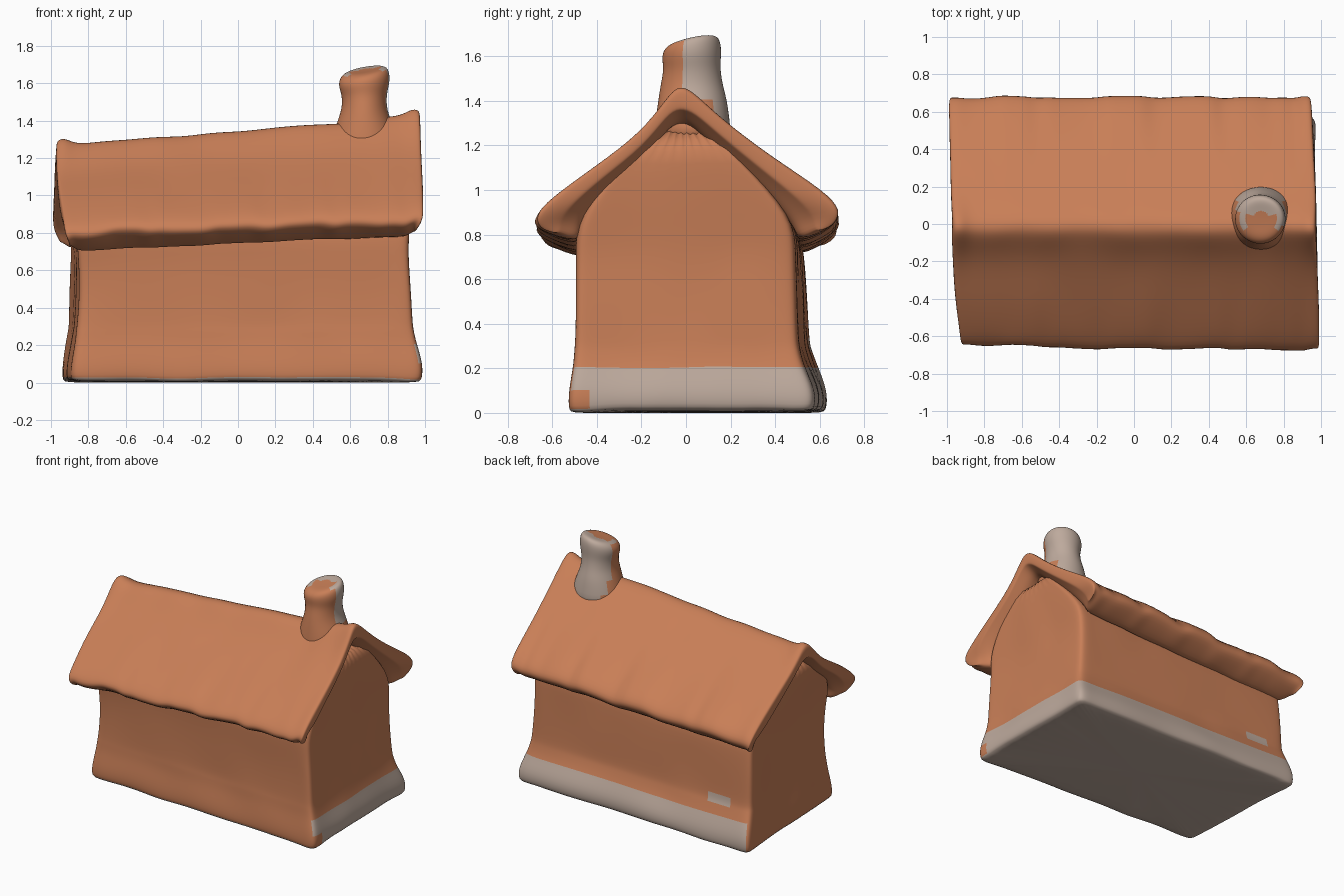
import bpy, bmesh, math, random
from mathutils import noise

if "Cube" in bpy.data.objects:
    bpy.data.objects.remove(bpy.data.objects["Cube"])

random.seed(4)


def material(name, rgb):
    m = bpy.data.materials.new(name)
    m.diffuse_color = (*rgb, 1)
    m.use_nodes = True
    m.node_tree.nodes["Principled BSDF"].inputs["Base Color"].default_value = m.diffuse_color
    return m


TERRACOTTA = material("terracotta", (0.58, 0.21, 0.095))
GREY = material("warm_grey", (0.51, 0.40, 0.335))


def loft(name, rings, strip_caps=False, lumps=0.0, grey_rule=None):
    """Skin closed rings into a soft clay solid; grey_rule(centre, normal) picks grey faces."""
    bm = bmesh.new()
    vs = [[bm.verts.new(p) for p in r] for r in rings]
    n = len(rings[0])
    for a, b in zip(vs, vs[1:]):
        for i in range(n):
            j = (i + 1) % n
            bm.faces.new((a[i], a[j], b[j], b[i]))
    for ring in (vs[0], vs[-1]):
        if strip_caps:  # bent slab: pair outer points with inner points
            for i in range(n // 2 - 1):
                bm.faces.new((ring[i], ring[i + 1], ring[n - 2 - i], ring[n - 1 - i]))
        else:
            bm.faces.new(ring)
    for v in bm.verts:  # hand-modelled unevenness
        v.co += lumps * noise.noise_vector(v.co * 5)
    bmesh.ops.recalc_face_normals(bm, faces=bm.faces)
    bm.normal_update()
    for f in bm.faces:
        f.smooth = True
        if grey_rule and grey_rule(f.calc_center_median(), f.normal):
            f.material_index = 1
    me = bpy.data.meshes.new(name)
    bm.to_mesh(me)
    bm.free()
    me.materials.append(TERRACOTTA)
    me.materials.append(GREY)
    ob = bpy.data.objects.new(name, me)
    bpy.context.collection.objects.link(ob)
    sub = ob.modifiers.new("soften", 'SUBSURF')
    sub.levels = sub.render_levels = 2
    return ob


# House walls: skewed rectangular rings stacked upward, flared foot, narrowing to the gables
side = [-0.94, -0.85, -0.62, -0.4, -0.2, 0, 0.2, 0.4, 0.62, 0.85, 0.94]
square = ([(t, -1) for t in [-1] + side] + [(1, t) for t in [-1] + side]
          + [(-t, 1) for t in [-1] + side] + [(-1, -t) for t in [-1] + side])
levels = [  # z, x min, x max, y min, y max, skew
    (0.00, -0.91, 0.95, -0.50, 0.60, 1),
    (0.015, -0.945, 0.985, -0.53, 0.635, 1),
    (0.10, -0.94, 0.992, -0.53, 0.64, 1),
    (0.21, -0.92, 0.95, -0.51, 0.59, 1),
    (0.28, -0.91, 0.935, -0.505, 0.57, 1),
    (0.315, -0.905, 0.93, -0.50, 0.56, 1),
    (0.50, -0.90, 0.92, -0.50, 0.55, 1),
    (0.70, -0.895, 0.91, -0.50, 0.54, 0.9),
    (0.85, -0.895, 0.92, -0.50, 0.52, 0.6),
    (1.08, -0.905, 0.93, -0.30, 0.26, 0),
    (1.28, -0.905, 0.93, -0.085, 0.03, 0),
]
rings = []
for z, x0, x1, y0, y1, skew in levels:
    ring = []
    for u, v in square:
        if abs(u) == 1 and abs(v) == 1:  # soften the upright corners
            u, v = u * 0.985, v * 0.985
        left, front = (1 - u) / 2, (1 - v) / 2
        xa, xb = x0 + 0.05 * skew * front, x1 - 0.02 * skew * (1 - front)
        ya, yb = y0 + 0.09 * skew * left, y1 - 0.055 * skew * (1 - left)
        ring.append((xa + (xb - xa) * (1 - left), ya + (yb - ya) * (1 - front),
                     z + 0.07 * u * 0.93 * (z / 1.3) ** 2))
    rings.append(ring)


def foot_is_grey(c, n):
    if n.z < -0.7:
        return True
    if n.y > 0.5 and 0.28 < c.z < 0.32 and -0.76 < c.x < -0.58:  # small patch on the back
        return True
    if c.y < -0.46 and c.z < 0.12:  # front corner stays terracotta
        return False
    return c.z < 0.21 and (n.x > 0.5 or n.y > 0.5)


walls = loft("walls", rings, lumps=0.011, grey_rule=foot_is_grey)
for v in walls.data.vertices:  # keep the underside flat on the ground
    if v.co.z < 0.0121:
        v.co.z = 0

# Roof: thick bent slab, taller at the right end, with knobs at the ridge ends
right = [(-0.66, 0.83), (-0.685, 0.875), (-0.62, 0.95), (-0.40, 1.115), (-0.20, 1.26),
         (-0.09, 1.38), (-0.03, 1.43), (0.04, 1.41), (0.15, 1.325), (0.38, 1.155),
         (0.62, 0.985), (0.695, 0.90), (0.66, 0.84),
         (0.50, 0.765), (0.49, 0.83), (0.42, 0.92), (0.32, 1.02), (0.14, 1.18),
         (0.04, 1.29), (-0.03, 1.32), (-0.09, 1.28), (-0.18, 1.14), (-0.35, 1.00),
         (-0.45, 0.90), (-0.48, 0.83), (-0.48, 0.765)]
stations = [-0.975, -0.965, -0.93, -0.88, -0.82]
stations += [-0.75 + 0.0625 * i for i in range(25)]
stations += [0.82, 0.88, 0.93, 0.965, 0.975]
rings = []
for x in stations:
    k = (x + 0.95) / 1.9                       # 0 at the left end, 1 at the right end
    knob = math.exp(-((abs(x) - 0.94) / 0.05) ** 2)
    if x > 0.7:
        knob = 0.3 + 0.9 * knob
    pinch = 0.015 if abs(x) > 0.97 else 0.0
    thin = 0.5 * max(0, (abs(x) - 0.88) / 0.095)  # gable overhang tapers to its rim
    droop = random.uniform(-0.013, 0.013)
    ring = []
    for i, (y, z) in enumerate(right):
        px = x - 0.02 * y / 0.65
        if i >= 13:
            oy, oz = right[25 - i]
            y += (oy - y) * thin
            z += (oz - z) * thin
        if i in (0, 12, 13, 14, 24, 25):       # round the eave corners
            px -= math.copysign(0.08 * thin, x)
        near_ridge = max(0, 1 - abs(y + 0.03) / 0.16)
        z -= (1 - k) * (0.06 + 0.095 * (1 - min(1, abs(y + 0.03) / 0.65)))
        if i < 13:
            z += 0.045 * knob * near_ridge - pinch
        if y < -0.4:                           # front eave draws in at the left end
            px += 0.02 * (1 - k) ** 4
            y += 0.035 * (1 - k) ** 3
        if abs(y) > 0.6:
            z += droop
            y += droop * 0.6
        ring.append((px, y, z))
    rings.append(ring)
loft("roof", rings, strip_caps=True, lumps=0.008)

# Chimney: round pot with a waist and a tilted, slightly dished top
stack = [  # z, x radius, y radius, centre x, centre y
    (1.20, 0.20, 0.18, 0.68, 0.03),
    (1.32, 0.175, 0.168, 0.68, 0.03),
    (1.41, 0.14, 0.157, 0.675, 0.03),
    (1.47, 0.12, 0.143, 0.675, 0.025),
    (1.54, 0.121, 0.13, 0.675, 0.025),
    (1.59, 0.138, 0.135, 0.675, 0.025),
    (1.635, 0.138, 0.135, 0.675, 0.025),
    (1.665, 0.12, 0.118, 0.68, 0.028),
    (1.672, 0.09, 0.085, 0.68, 0.03),
    (1.668, 0.04, 0.04, 0.68, 0.03),
]
rings = []
for z, rx, ry, cx, cy in stack:
    tilt = max(0, (z - 1.5) / 0.17)
    ring = []
    for i in range(20):
        a = math.tau * i / 20
        dx, dy = rx * math.cos(a), ry * math.sin(a)
        ring.append((cx + dx, cy + dy, z + tilt * (0.16 * dx + 0.2 * dy)))
    rings.append(ring)


def chimney_is_grey(c, n):
    dx, dy = c.x - 0.68, c.y - 0.03
    if n.z > 0.8:  # top: grey rim round a terracotta patch
        return dy > 0.025 or abs(dx) > 0.085
    return dy + 0.3 * dx > 0.0 and (c.z > 1.4 or abs(dx) < 0.12)


loft("chimney", rings, lumps=0.004, grey_rule=chimney_is_grey)
